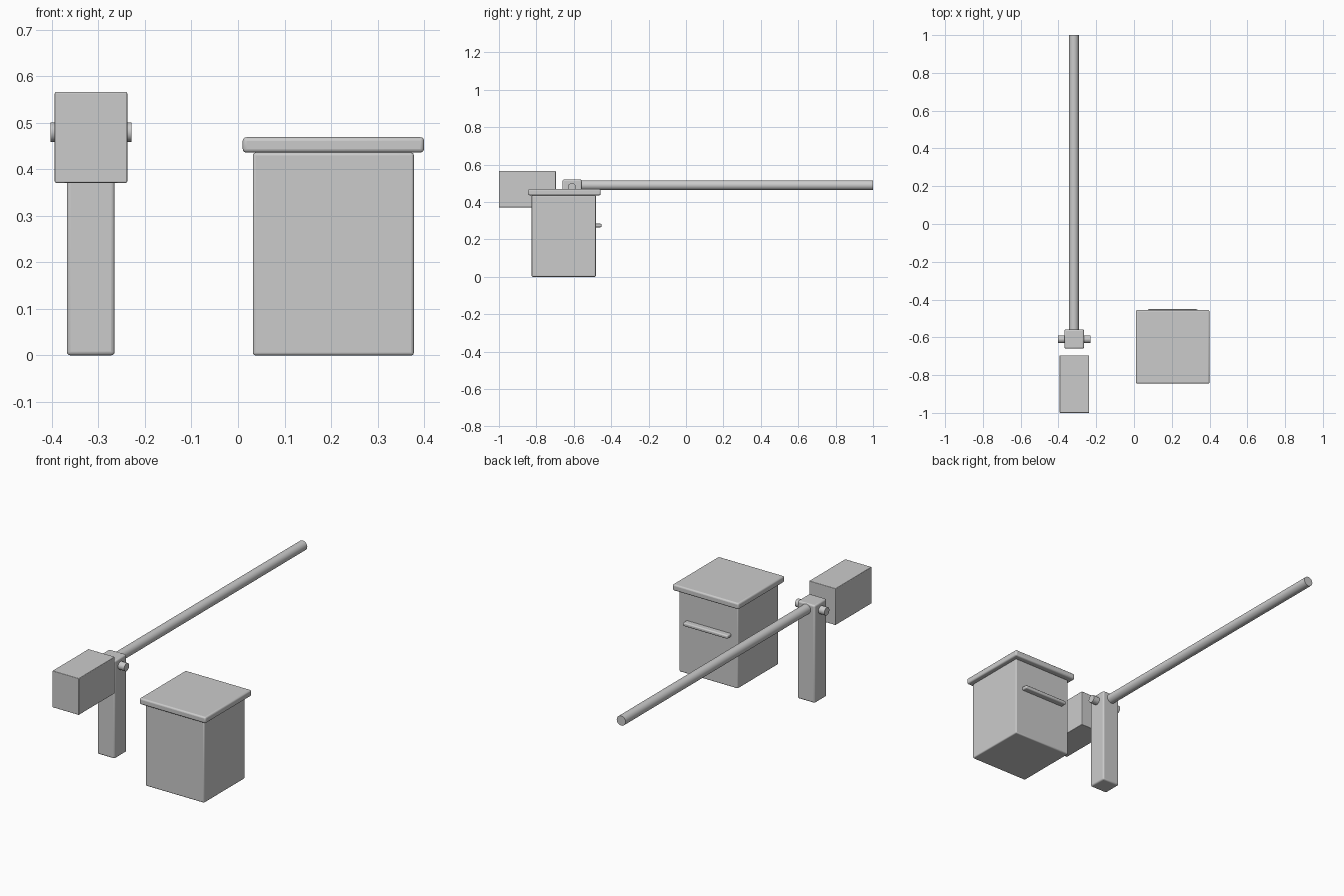
import bpy
import math

cube = bpy.data.objects.get("Cube")
if cube:
    bpy.data.objects.remove(cube, do_unlink=True)

grey = bpy.data.materials.new("light grey")
grey.use_nodes = True
tone = (0.6, 0.6, 0.6, 1)
grey.diffuse_color = tone
grey.node_tree.nodes["Principled BSDF"].inputs["Base Color"].default_value = tone


def finish(obj, name, bevel):
    obj.name = name
    obj.data.materials.append(grey)
    if bevel:
        mod = obj.modifiers.new("soft edges", "BEVEL")
        mod.width = bevel
        mod.segments = 3
        mod.limit_method = "ANGLE"
    bpy.ops.object.shade_smooth_by_angle(angle=math.radians(35))
    return obj


def box(name, x, y, z, bevel=0.0):
    """Box from (min, max) spans on each axis."""
    spans = (x, y, z)
    bpy.ops.mesh.primitive_cube_add(size=1, location=[sum(s) / 2 for s in spans])
    obj = bpy.context.object
    obj.scale = [s[1] - s[0] for s in spans]
    bpy.ops.object.transform_apply(location=False, rotation=False, scale=True)
    return finish(obj, name, bevel)


def rod(name, centre, radius, length, axis, bevel=0.0):
    turn = {"x": (0, math.pi / 2, 0), "y": (math.pi / 2, 0, 0)}[axis]
    bpy.ops.mesh.primitive_cylinder_add(vertices=32, radius=radius, depth=length,
                                        location=centre, rotation=turn)
    return finish(bpy.context.object, name, bevel)


# Barrier: post, pivot, long arm and counterweight
box("post", (-0.368, -0.265), (-0.66, -0.558), (0, 0.52), 0.008)
rod("pivot_pin", (-0.316, -0.61, 0.48), 0.021, 0.174, "x")
rod("barrier_arm", (-0.318, 0.2, 0.49), 0.026, 1.6, "y")
box("counterweight", (-0.394, -0.238), (-1, -0.696), (0.371, 0.566), 0.003)

# Control cabinet: body, overhanging lid and rear handle
box("cabinet_body", (0.032, 0.378), (-0.825, -0.482), (0, 0.436), 0.006)
box("cabinet_lid", (0.01, 0.4), (-0.845, -0.456), (0.436, 0.469), 0.008)
box("rear_handle", (0.072, 0.336), (-0.49, -0.451), (0.265, 0.284), 0.006)
